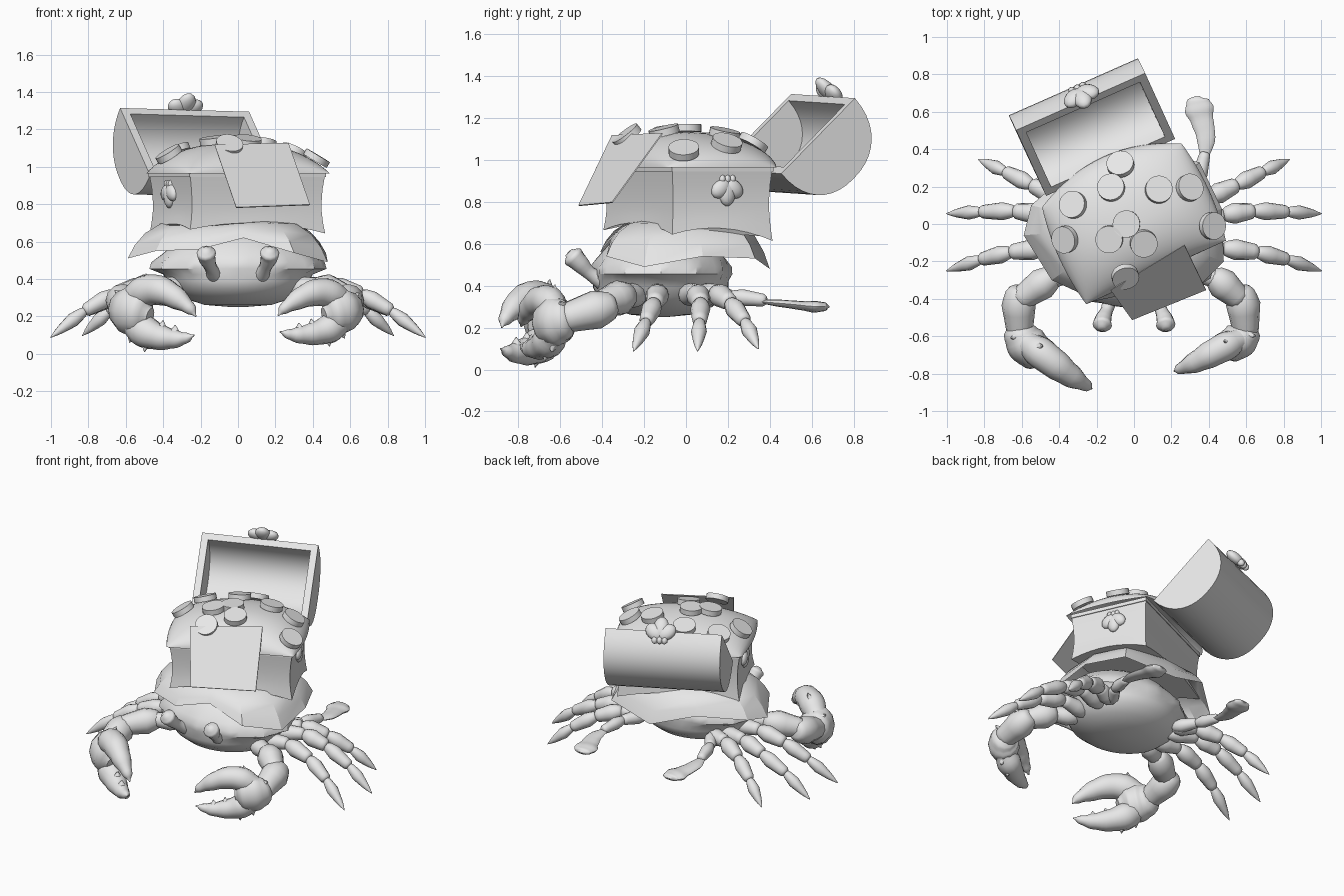
import bpy, bmesh, math
from mathutils import Vector, Matrix

if "Cube" in bpy.data.objects:
    bpy.data.objects.remove(bpy.data.objects["Cube"])

mat = bpy.data.materials.new("plain_grey")
mat.diffuse_color = (0.8, 0.8, 0.8, 1)
mat.use_nodes = True
mat.node_tree.nodes["Principled BSDF"].inputs["Base Color"].default_value = mat.diffuse_color

U = Vector((0.91, 0.415, 0))      # chest width direction
V = Vector((-0.415, 0.91, 0))     # chest depth direction
Z = Vector((0, 0, 1))
A, B = 0.385, 0.255               # chest half width and half depth


def finish(name, bm, angle=35):
    bmesh.ops.recalc_face_normals(bm, faces=bm.faces)
    me = bpy.data.meshes.new(name)
    bm.to_mesh(me)
    bm.free()
    me.materials.append(mat)
    ob = bpy.data.objects.new(name, me)
    bpy.context.collection.objects.link(ob)
    bpy.ops.object.select_all(action='DESELECT')
    ob.select_set(True)
    bpy.context.view_layer.objects.active = ob
    bpy.ops.object.shade_smooth_by_angle(angle=math.radians(angle))
    return ob


def loft(bm, rings, caps=True):
    """Bridge closed rings of points."""
    vs = [[bm.verts.new(p) for p in r] for r in rings]
    n = len(vs[0])
    for a, b in zip(vs, vs[1:]):
        for i in range(n):
            bm.faces.new((a[i], a[(i + 1) % n], b[(i + 1) % n], b[i]))
    if caps:
        bm.faces.new(vs[0][::-1])
        bm.faces.new(vs[-1])


def tube(bm, pts, radii, flat=1.0, n=12, sub=4):
    """Smooth round tube through points; flat squashes it vertically."""
    P = [Vector(p) for p in pts]
    E = [2 * P[0] - P[1]] + P + [2 * P[-1] - P[-2]]
    path, rad = [], []
    for i in range(len(P) - 1):
        a, b, c, d = E[i:i + 4]
        for k in range(sub):
            t = k / sub
            path.append(0.5 * (2 * b + (c - a) * t + (2 * a - 5 * b + 4 * c - d) * t * t
                               + (3 * b - a - 3 * c + d) * t ** 3))
            rad.append(radii[i] + (radii[i + 1] - radii[i]) * t * t * (3 - 2 * t))
    path.append(P[-1])
    rad.append(radii[-1])
    rings = []
    for i, p in enumerate(path):
        d = (path[min(i + 1, len(path) - 1)] - path[max(i - 1, 0)]).normalized()
        s = d.cross(Z).normalized()
        w = s.cross(d)
        rings.append([p + rad[i] * (s * math.cos(2 * math.pi * k / n)
                                    + w * flat * math.sin(2 * math.pi * k / n)) for k in range(n)])
    loft(bm, rings)


def segment(bm, p, q, r, tip=False, flat=1.0):
    """One swollen limb segment, pointed when it is a tip."""
    p, q = Vector(p), Vector(q)
    prof = [(-.03, .4), (.06, .72), (.35, 1), (.7, .62 if tip else .85),
            (.94, .2 if tip else .74), (1.02, .03 if tip else .45)]
    tube(bm, [p.lerp(q, t) for t, _ in prof], [r * f for _, f in prof], flat, sub=2)


def ellipsoid(bm, c, axes, size, seg=14, rings=8):
    m = Matrix([[axes[j][i] * size[j] for j in range(3)] for i in range(3)]).to_4x4()
    bmesh.ops.create_uvsphere(bm, u_segments=seg, v_segments=rings, radius=1,
                              matrix=Matrix.Translation(c) @ m)


# crab body: round belly, serrated brim and domed back
bm = bmesh.new()
N = 48
prof = [(.03, .25, .82), (.18, .262, .82), (.29, .298, .84), (.35, .345, .86), (.38, .39, .85), (.40, .425, .81),
        (.46, .455, .72), (.45, .49, .73), (.41, .53, .75), (.33, .595, .76), (.25, .64, .75), (.03, .66, .73)]
rings = []
for r, z, ky in prof:
    ring = []
    for k in range(N):
        a = 2 * math.pi * k / N
        rr = r * (1.03 if k % 4 == 0 else 0.99) if r > .44 else r
        ring.append((rr * math.cos(a), -.12 + rr * ky * math.sin(a), z))
    rings.append(ring)
loft(bm, rings)
finish("crab_body", bm, 40)

# broken plates draped over the back
bm = bmesh.new()
hem = [(.48, -.2, .49), (.47, .08, .54), (.35, .33, .53), (0, .40, .48), (-.3, .32, .585), (-.55, .1, .54),
       (-.59, -.06, .51), (-.44, -.3, .55), (-.2, -.41, .56), (.03, -.36, .62), (.3, -.38, .54)]
rings = []
for k, h in ((.5, 1), (.68, .93), (.83, .68), (.93, .36), (1, 0)):
    rings.append([(-.04 + (x + .04) * k, -.02 + (y + .02) * k, z + (.71 - z) * h) for x, y, z in hem])
loft(bm, rings[::-1], False)
bm.faces.new([v for v in bm.verts][-len(hem):])
finish("back_plates", bm, 25)

# eye stalks
for sx, side in ((-1, "left"), (1, "right")):
    bm = bmesh.new()
    tube(bm, [(sx * .12, -.38, .41), (sx * .145, -.46, .46), (sx * .165, -.51, .51), (sx * .17, -.54, .54),
              (sx * .172, -.56, .56)], [.045, .033, .045, .052, .02], sub=3)
    finish("eye_stalk_" + side, bm, 50)

# walking legs and rear paddles, mirrored
legs = {"front_leg": [(.28, -.14, .35), (.48, -.13, .37), (.66, -.15, .32), (.82, -.19, .23), (1, -.25, .09)],
        "middle_leg": [(.28, .0, .35), (.48, .05, .37), (.64, .07, .32), (.82, .065, .23), (1, .055, .09)],
        "back_leg": [(.26, .08, .35), (.40, .14, .37), (.55, .21, .32), (.69, .28, .23), (.83, .345, .1)]}
for sx, side in ((-1, "left"), (1, "right")):
    for name, pts in legs.items():
        bm = bmesh.new()
        pts = [(sx * x, y, z) for x, y, z in pts]
        for i, r in enumerate((.055, .056, .048, .038)):
            segment(bm, pts[i], pts[i + 1], r, tip=(i == 3))
        finish(name + "_" + side, bm, 50)
    bm = bmesh.new()
    segment(bm, (sx * .26, .08, .35), (sx * .34, .22, .35), .045)
    segment(bm, (sx * .34, .21, .35), (sx * .38, .38, .33), .04)
    tube(bm, [(sx * .375, .35, .325), (sx * .385, .46, .315), (sx * .365, .55, .305), (sx * .35, .61, .3),
              (sx * .34, .66, .3), (sx * .34, .685, .3)], [.025, .05, .06, .078, .06, .01], flat=.36)
    finish("paddle_leg_" + side, bm, 50)

# claws: arm, palm, two fingers, spikes and teeth; the left one is larger
for sx, side, g in ((-1, "left", 1.0), (1, "right", .9)):
    def c(x, y, z):
        if sx < 0:
            return (-x, y, z)
        return (x - .01, -.57 + (y + .57) * .7, .24 + (z - .24) * .87)
    e = .62 if sx < 0 else .575                # elbow reach
    bm = bmesh.new()
    segment(bm, (sx * .28, -.22, .35), (sx * .46, -.31, .36), .06)
    segment(bm, (sx * .42, -.27, .36), (sx * e, -.41, .31), .085)
    segment(bm, (sx * e, -.34, .31), c(.61, -.60, .24), .092)
    tube(bm, [c(.625, -.52, .25), c(.61, -.58, .24), c(.575, -.64, .23), c(.52, -.69, .215), c(.47, -.72, .2)],
         [.04 * g, .09 * g, .11 * g, .1 * g, .04 * g], 1.2)
    tube(bm, [c(.57, -.64, .29), c(.50, -.69, .335), c(.42, -.75, .34), c(.34, -.81, .305), c(.26, -.86, .245),
              c(.225, -.88, .2)], [.07 * g, .085 * g, .08 * g, .064 * g, .035 * g, .004])
    tube(bm, [c(.57, -.65, .17), c(.50, -.69, .12), c(.42, -.75, .09), c(.34, -.81, .08), c(.28, -.85, .085),
              c(.235, -.885, .1)], [.07 * g, .088 * g, .07 * g, .05 * g, .03 * g, .004])
    for p, q in (((.52, -.66, .36), (.49, -.65, .43)), ((.61, -.6, .3), (.66, -.61, .34)),
                 ((.59, -.62, .17), (.645, -.62, .14)), ((.56, -.66, .11), (.58, -.67, .06)),
                 ((.49, -.70, .08), (.50, -.72, .01)),
                 ((.41, -.76, .12), (.40, -.76, .18)), ((.34, -.81, .1), (.335, -.81, .155))):
        tube(bm, [c(*p), c(*q)], [.04 * g, .002], n=8, sub=1)
    finish("claw_" + side, bm, 45)


def square_ring(a, b, z, n=8, arch=0.0):
    """Rectangle aligned with the chest, with an arched lower edge."""
    out = []
    cs = [(-1, -1), (1, -1), (1, 1), (-1, 1)]
    for i in range(4):
        (s0, t0), (s1, t1) = cs[i], cs[(i + 1) % 4]
        for k in range(n):
            f = k / n
            p = U * a * (s0 + (s1 - s0) * f) + V * (.01 + b * (t0 + (t1 - t0) * f))
            p.z = z + arch * (4 * f * (1 - f) - 1.4 * p.y)
            out.append(p)
    return out


# chest body with slightly hollowed sides
bm = bmesh.new()
loft(bm, [square_ring(A * k, B * k, z, arch=h) for z, k, h in
          ((.64, 1.03, .045), (.70, 1.005, .025), (.76, .99, .01), (.82, .99, 0), (.88, 1, 0), (.945, 1.025, 0),
           (.945, 1.04, 0), (.97, 1.04, 0))])
finish("chest_body", bm, 30)


def mound_edge(s):
    """Back edge of the mound swells into the open lid."""
    return .285 + .11 * (1 - s * s)


def rise(s, t):
    return .965 + .168 * max(0, (1 - s * s) * (1 - t * t)) ** .52


def mound_z(p):
    s = max(-1, min(1, p.dot(U) / .43))
    v = p.dot(V)
    return rise(s, min(1, abs(v) / (mound_edge(s) if v > 0 else .285)))


# treasure mound
bm = bmesh.new()
M = 24
grid = []
for i in range(M + 1):
    row = []
    for j in range(M + 1):
        s, t = math.sin(math.pi * (i / M - .5)), math.sin(math.pi * (j / M - .5))
        p = U * s * (.41 + .03 * (1 - t * t)) + V * t * (mound_edge(s) if t > 0 else .285)
        p.z = rise(s, t)
        row.append(bm.verts.new(p))
    grid.append(row)
for i in range(M):
    for j in range(M):
        bm.faces.new((grid[i][j], grid[i + 1][j], grid[i + 1][j + 1], grid[i][j + 1]))
finish("treasure_mound", bm, 60)

# coins lying on the mound
bm = bmesh.new()
for x, y in ((-.07, .31), (-.12, .19), (.13, .18), (.29, .19), (-.32, .1), (-.36, -.08),
             (-.13, -.08), (-.04, 0), (.05, -.1), (.41, -.01), (-.05, -.27)):
    p, e = Vector((x, y, 0)), .05
    gx = (mound_z(p + Vector((e, 0, 0))) - mound_z(p - Vector((e, 0, 0)))) / (2 * e)
    gy = (mound_z(p + Vector((0, e, 0))) - mound_z(p - Vector((0, e, 0)))) / (2 * e)
    nrm = Vector((-gx, -gy, 1)).normalized()
    p.z = 1.1 if y < -.2 else mound_z(p)
    rot = nrm.to_track_quat('Z', 'Y').to_matrix().to_4x4()
    bmesh.ops.create_cone(bm, cap_ends=True, segments=24, radius1=.073, radius2=.073, depth=.035,
                          matrix=Matrix.Translation(p + nrm * .02) @ rot)
finish("coins", bm, 35)

# paper sheet hanging over the front
bm = bmesh.new()
loft(bm, [[Vector(p) + d for p in ((-.125, -.35, 1.115), (-.01, -.51, .78), (.385, -.35, .795), (.27, -.11, 1.125))]
          for d in (Vector((0, 0, 0)), Vector((0, -.004, .004)))])
finish("paper_sheet", bm)

# open barrel lid, hinged along the back of the chest
HL, HR = Vector((-.47, .15, .955)), Vector((.22, .455, .935))
W = (HR - HL).normalized()
L = (HR - HL).length
R = (V * .73 + Z * .68).normalized()          # from hinge to the free rim
D = W.cross(R).normalized()                   # out of the opening
if D.z > 0:
    D = -D
bm = bmesh.new()
r, th, K = .264, .045, 20


def arc(w, rad):
    """Slightly squared half-round section."""
    pts = []
    for k in range(K + 1):
        co, si = math.cos(math.pi * k / K), max(0, math.sin(math.pi * k / K))
        pts.append(HL + W * w + R * (r - rad * math.copysign(abs(co) ** .88, co)) + D * 1.05 * rad * si ** .88)
    return pts


strips = [[bm.verts.new(p) for p in arc(w, rad)] for w, rad in
          ((0, r), (L, r), (L - th, r - th), (th, r - th))]
o0, o1, i1, i0 = strips
for a, b in ((o0, o1), (i1, i0)):
    for k in range(K):
        bm.faces.new((a[k], b[k], b[k + 1], a[k + 1]))
for s in strips:
    bm.faces.new(s)
for k in (0, K):                              # long rim edges
    bm.faces.new((o0[k], o1[k], i1[k], i0[k]))
for o, i in ((o0, i0), (o1, i1)):             # end rim edges
    bm.faces.new((o[0], i[0], i[K], o[K]))
finish("chest_lid", bm, 30)


def shell(name, c, side, down, out, s):
    """Fan shell: broad radiating lobes joined at a small knob."""
    bm = bmesh.new()
    for a in (-52, 0, 52):
        t = math.radians(a)
        d = down * math.cos(t) + side * math.sin(t)
        e = side * math.cos(t) - down * math.sin(t)
        ln = s * (.66 if a == 0 else .58)
        ellipsoid(bm, c + d * ln * .75 - down * s * .3, [d, e, out], (ln, s * .44, s * .3), 14, 8)
    for a in (-.28, 0, .28):
        ellipsoid(bm, c - down * s * .5 + side * s * a, [side, down, out], (s * .18, s * .25, s * .2), 10, 6)
    finish(name, bm, 60)


# shells on both ends of the chest and on the lid rim
for s, side in ((-1, "left"), (1, "right")):
    shell("shell_" + side, U * s * A + V * .04 + Z * .86, V, -Z, U * s, .095)
shell("lid_shell", HL + W * (L * .5 + .015) + R * (2 * r + .03) + D * .01, W, -D, R, .115)
